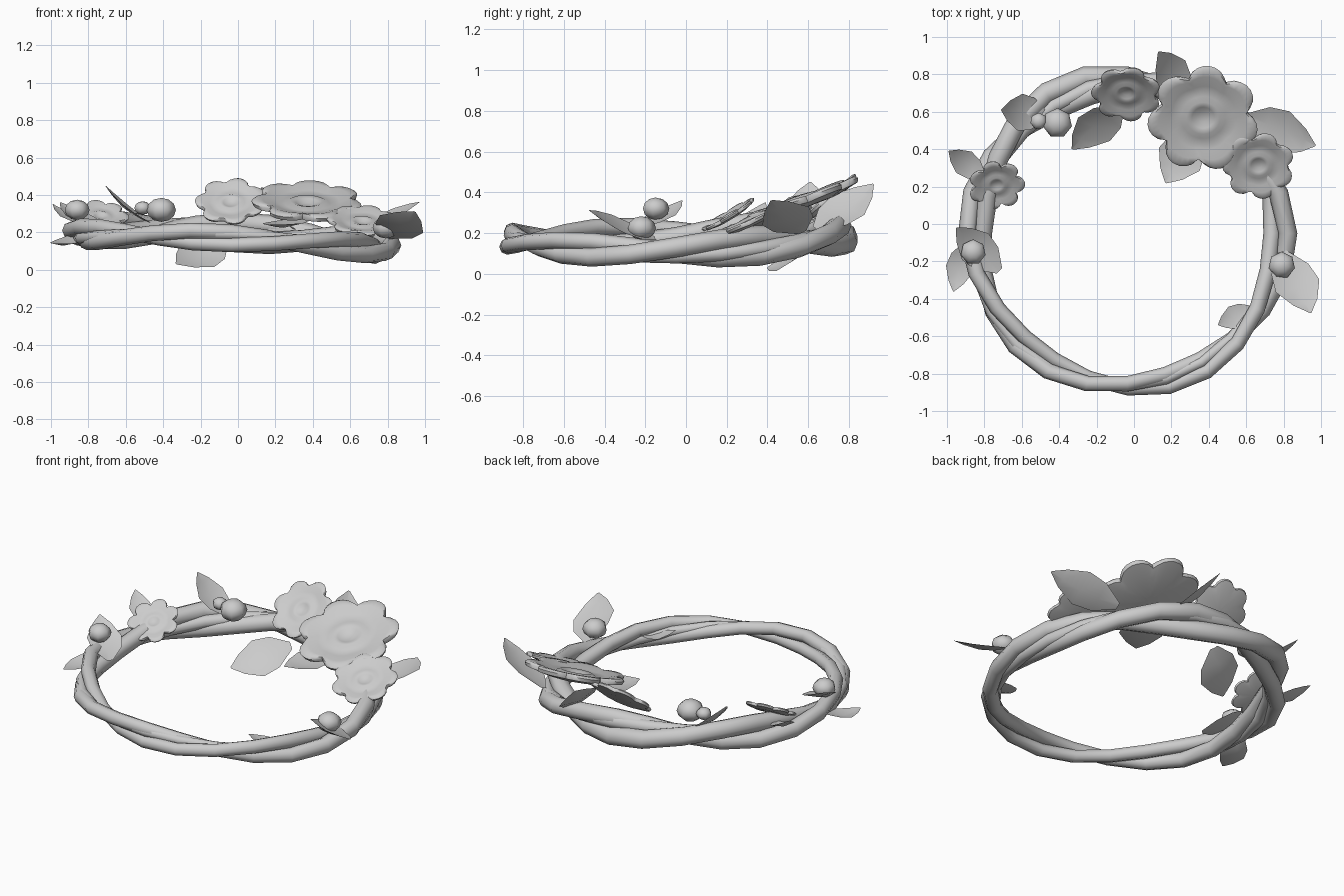
import bpy
import bmesh
from math import sin, cos, pi, tau
from mathutils import Vector

old = bpy.data.objects.get("Cube")
if old:
    bpy.data.objects.remove(old, do_unlink=True)

grey = bpy.data.materials.new("plain_grey")
grey.use_nodes = True
COLOUR = (0.6, 0.6, 0.6, 1)
grey.diffuse_color = COLOUR
grey.node_tree.nodes["Principled BSDF"].inputs["Base Color"].default_value = COLOUR


def finish(name, bm, angle):
    """Turn a bmesh into a named object, smooth below the given angle."""
    bmesh.ops.recalc_face_normals(bm, faces=bm.faces)
    mesh = bpy.data.meshes.new(name)
    bm.to_mesh(mesh)
    bm.free()
    mesh.materials.append(grey)
    obj = bpy.data.objects.new(name, mesh)
    bpy.context.collection.objects.link(obj)
    bpy.ops.object.select_all(action='DESELECT')
    obj.select_set(True)
    bpy.context.view_layer.objects.active = obj
    bpy.ops.object.shade_smooth_by_angle(angle=angle)


def bridge(bm, a, b):
    for i in range(len(a)):
        j = (i + 1) % len(a)
        bm.faces.new((a[i], a[j], b[j], b[i]))


def strand(name, phase, twist, offset, thick, segments=24, sides=8):
    """A closed vine winding around the ring's core, slimmer at the front."""
    bm = bmesh.new()
    loops = []
    for s in range(segments):
        th = tau * s / segments
        swirl = twist * th + phase
        scale = 1 + 0.18 * sin(th)
        out = Vector((cos(th), sin(th), 0))
        height = 0.155 - 0.04 * cos(th) + 0.018 * sin(th) + 0.03 * sin(th) ** 2
        core = Vector((-0.035, -0.05, height))
        core += out * (0.816 + offset * scale * cos(swirl))
        core.z += offset * scale * sin(swirl)
        r = thick * scale
        loops.append([bm.verts.new(core + out * r * cos(tau * k / sides)
                                   + Vector((0, 0, r * sin(tau * k / sides))))
                      for k in range(sides)])
    for s in range(segments):
        bridge(bm, loops[s], loops[(s + 1) % segments])
    finish(name, bm, 0.8)


def flower(name, centre, radius, normal, spin, petals=7):
    """A lobed saucer with a raised ring around a dimpled heart."""
    profile = [(0.10, -0.03), (0.2, 0.02), (0.3, 0.05), (0.4, 0.0),
               (0.6, 0.03), (0.8, 0.09), (0.94, 0.1), (1.0, 0.06)]
    steps = petals * 8
    axis = Vector(normal).normalized()
    u = Vector((1, 0, 0))
    u = (u - axis * u.dot(axis)).normalized()
    v = axis.cross(u)
    bm = bmesh.new()

    def place(a, r, z):
        return bm.verts.new(Vector(centre) + (u * cos(a) * r + v * sin(a) * r + axis * z) * radius)

    def sheet(points, lower):
        rings = []
        for f, z in points:
            ring = []
            for k in range(steps):
                a = tau * k / steps
                lobe = abs(cos(petals * (a - spin) / 2)) ** 0.6
                notch = 0.28 * (1 - lobe) * f ** 3
                crease = 0.05 * (1 - lobe) * max(0, f - 0.4)
                ring.append(place(a, f * (1 - notch), z - lower - crease))
            rings.append(ring)
        for a, b in zip(rings, rings[1:]):
            bridge(bm, a, b)
        bm.faces.new(rings[0])
        return rings[-1]

    top = sheet(profile, 0)
    under = sheet([(0.1, -0.02), (0.6, 0.0), (0.97, 0.08)], 0.09)
    bridge(bm, top, under)
    finish(name, bm, 0.9)


def leaf(name, base, tip, width, roll=0.0, sag=0.03):
    """A pointed blade with a folded midrib; roll lifts one edge."""
    base, tip = Vector(base), Vector(tip)
    along = tip - base
    side = along.cross(Vector((0, 0, 1))).normalized()
    up = side.cross(along).normalized()
    side = side * cos(roll) + up * sin(roll)
    up = side.cross(along).normalized()
    bm = bmesh.new()
    rows = []
    for t, w in [(0, 0.2), (0.28, 0.85), (0.55, 1), (0.82, 0.55), (1, 0.04)]:
        mid = base + along * t - up * sag * sin(pi * t)
        half = width * w / 2
        rows.append([bm.verts.new(mid + side * half * k + up * abs(k) * half * 0.2)
                     for k in (-1, 0, 1)])
    for a, b in zip(rows, rows[1:]):
        for k in range(2):
            bm.faces.new((a[k], a[k + 1], b[k + 1], b[k]))
    finish(name, bm, 0.5)


def bud(name, centre, r):
    """A slightly flattened, coarse round berry."""
    bm = bmesh.new()
    bmesh.ops.create_uvsphere(bm, u_segments=7, v_segments=6, radius=r)
    for v in bm.verts:
        v.co.z *= 0.8
        v.co += Vector(centre)
    finish(name, bm, 1.2)


# Twisted vine ring
strand("vine_thick", 0.35, 3, 0.045, 0.05)
strand("vine_second", 0.35 + pi, 3, 0.045, 0.047)
strand("vine_thin", 1.5 * pi, 2, 0.028, 0.036)

# Blossoms: centre, radius, facing, spin
flower("large_flower", (0.37, 0.57, 0.355), 0.3, (0.02, -0.36, 1), 1.48)
flower("back_flower", (-0.04, 0.7, 0.36), 0.19, (-0.05, -0.85, 1), 1.3)
flower("right_flower", (0.665, 0.315, 0.255), 0.195, (0.05, -0.45, 1), 1.3)
flower("left_flower", (-0.735, 0.21, 0.285), 0.153, (0.1, -0.6, 1), 0.9)

# Leaves: base, tip, width, roll
leaf("leaf_behind_large", (0.29, 0.64, 0.22), (0.13, 0.92, 0.44), 0.24, -0.5)
leaf("leaf_far_right", (0.6, 0.57, 0.2), (0.97, 0.42, 0.36), 0.25, -0.4)
leaf("leaf_low_right", (0.79, -0.15, 0.17), (0.945, -0.475, 0.31), 0.26, 0.4)
leaf("leaf_under_large", (0.33, 0.5, 0.27), (0.17, 0.22, 0.24), 0.25)
leaf("leaf_drooping", (-0.07, 0.63, 0.15), (-0.33, 0.4, 0.03), 0.25, 0.6)
leaf("leaf_upright", (-0.47, 0.58, 0.25), (-0.71, 0.61, 0.45), 0.2)
leaf("leaf_left", (-0.8, 0.25, 0.24), (-0.99, 0.39, 0.35), 0.14)
leaf("leaf_left_bud", (-0.72, -0.25, 0.22), (-0.95, -0.02, 0.36), 0.2)
leaf("leaf_left_low", (-0.895, -0.1, 0.18), (-0.965, -0.36, 0.14), 0.15)
leaf("leaf_inner", (0.64, -0.45, 0.14), (0.45, -0.54, 0.18), 0.13)

# Berries
bud("berry_back", (-0.41, 0.54, 0.32), 0.08)
bud("berry_back_small", (-0.51, 0.55, 0.33), 0.045)
bud("berry_left", (-0.86, -0.15, 0.32), 0.068)
bud("berry_right", (0.79, -0.22, 0.225), 0.072)
